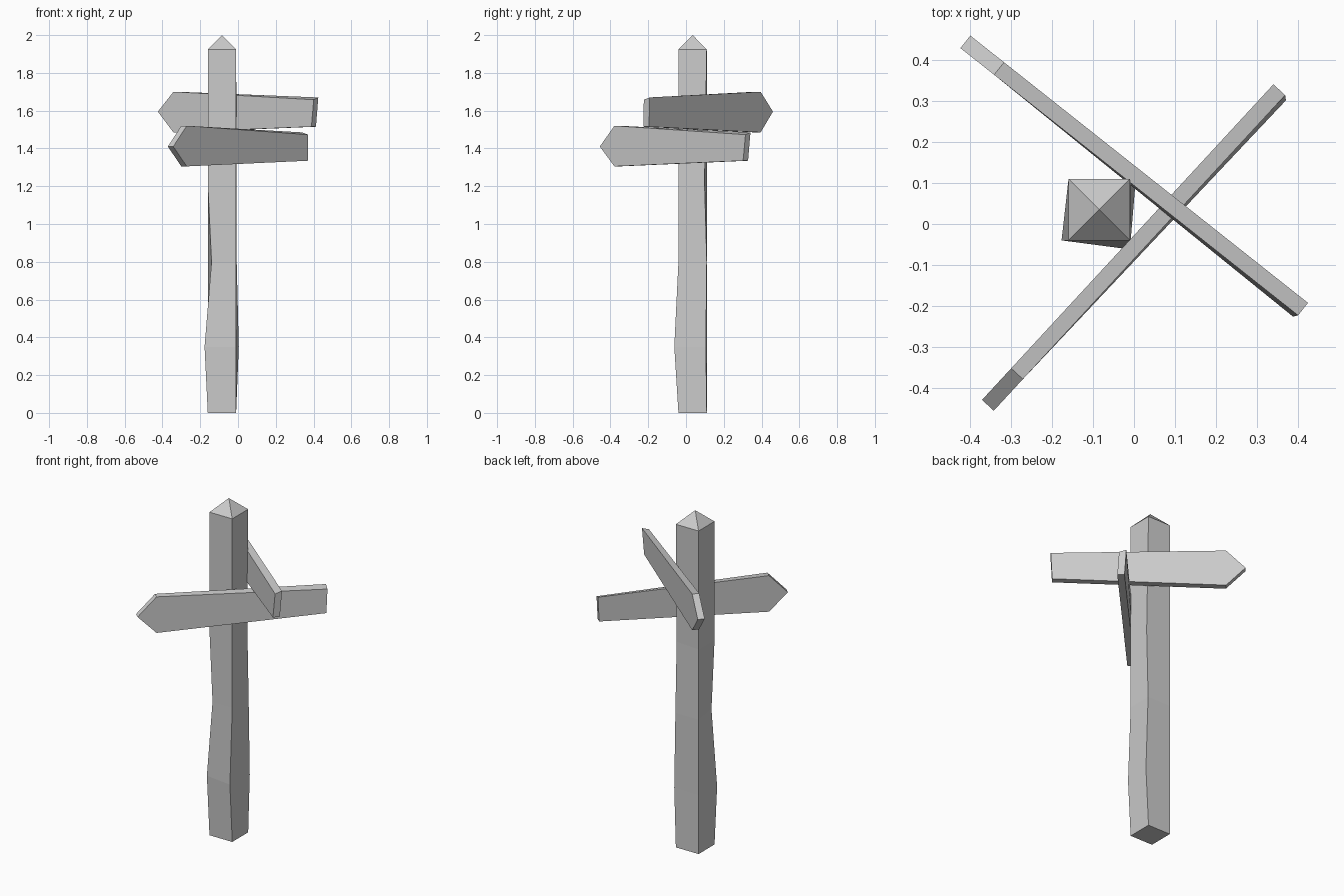
import bpy
from mathutils import Vector

if "Cube" in bpy.data.objects:
    bpy.data.objects.remove(bpy.data.objects["Cube"])


def make_object(name, verts, faces):
    mesh = bpy.data.meshes.new(name)
    mesh.from_pydata(verts, [], faces)
    mesh.update()
    obj = bpy.data.objects.new(name, mesh)
    bpy.context.collection.objects.link(obj)
    return obj


def bridge(a, b, n):
    """Quads joining two rings of n vertices starting at a and b."""
    return [(a + i, a + (i + 1) % n, b + (i + 1) % n, b + i) for i in range(n)]


# Post: square rings, corners nudged to look hand-hewn, pyramid cap
CX, CY, HALF = -0.085, 0.035, 0.075
SIGNS = [(-1, -1), (1, -1), (1, 1), (-1, 1)]
rings = [  # (z, corner offsets: front-left, front-right, back-right, back-left)
    (0.0, [(0, 0), (0, 0), (0, 0), (0, 0)]),
    (0.35, [(-0.017, 0), (0, -0.022), (0.014, -0.005), (0, 0)]),
    (0.8, [(0.02, 0), (0, 0), (0.003, 0), (0, 0)]),
    (1.22, [(0, 0), (0, 0), (0.003, -0.012), (0, 0)]),
    (1.925, [(0, 0), (0, 0), (0, 0), (0, 0)]),
]
verts = []
for z, offsets in rings:
    for (sx, sy), (ox, oy) in zip(SIGNS, offsets):
        verts.append((CX + sx * HALF + ox, CY + sy * HALF + oy, z))
top = 4 * (len(rings) - 1)
verts.append((CX, CY, 2.0))
faces = [(3, 2, 1, 0)]
for k in range(len(rings) - 1):
    faces += bridge(4 * k, 4 * k + 4, 4)
faces += [(top + i, top + (i + 1) % 4, top + 4) for i in range(4)]
make_object("post", verts, faces)


# Arrow boards: five-point profile extruded, tail slightly twisted
def arrow_board(name, tip, tail, z_tip, shoulder, tail_z, thickness=0.039):
    start = Vector((*tip, 0))
    axis = Vector((*tail, 0)) - start
    length = axis.length
    axis.normalize()
    front = Vector((axis.y, -axis.x, 0))
    profile = [  # (distance along board, z, forward lean, front-face drop)
        (0, z_tip, 0, 0),
        (0.105, shoulder[0], 0, 0),
        (length - 0.008, tail_z[0], 0.010, 0),
        (length, tail_z[1], 0, 0.012),
        (0.105, shoulder[1], 0, 0),
    ]
    pts = []
    for side in (1, -1):
        for t, z, lean, drop in profile:
            p = start + axis * t + front * (side * thickness / 2 + lean)
            p.z = z - (drop if side > 0 else 0)
            pts.append(p)
    board_faces = [(0, 1, 2, 3, 4), (9, 8, 7, 6, 5)]
    board_faces += [f[::-1] for f in bridge(0, 5, 5)]
    make_object(name, pts, board_faces)


arrow_board("upper_sign_board", (-0.412, 0.445), (0.413, -0.208),
            1.595, (1.485, 1.70), (1.515, 1.67))
arrow_board("lower_sign_board", (-0.357, -0.443), (0.355, 0.328),
            1.41, (1.305, 1.52), (1.335, 1.485))
